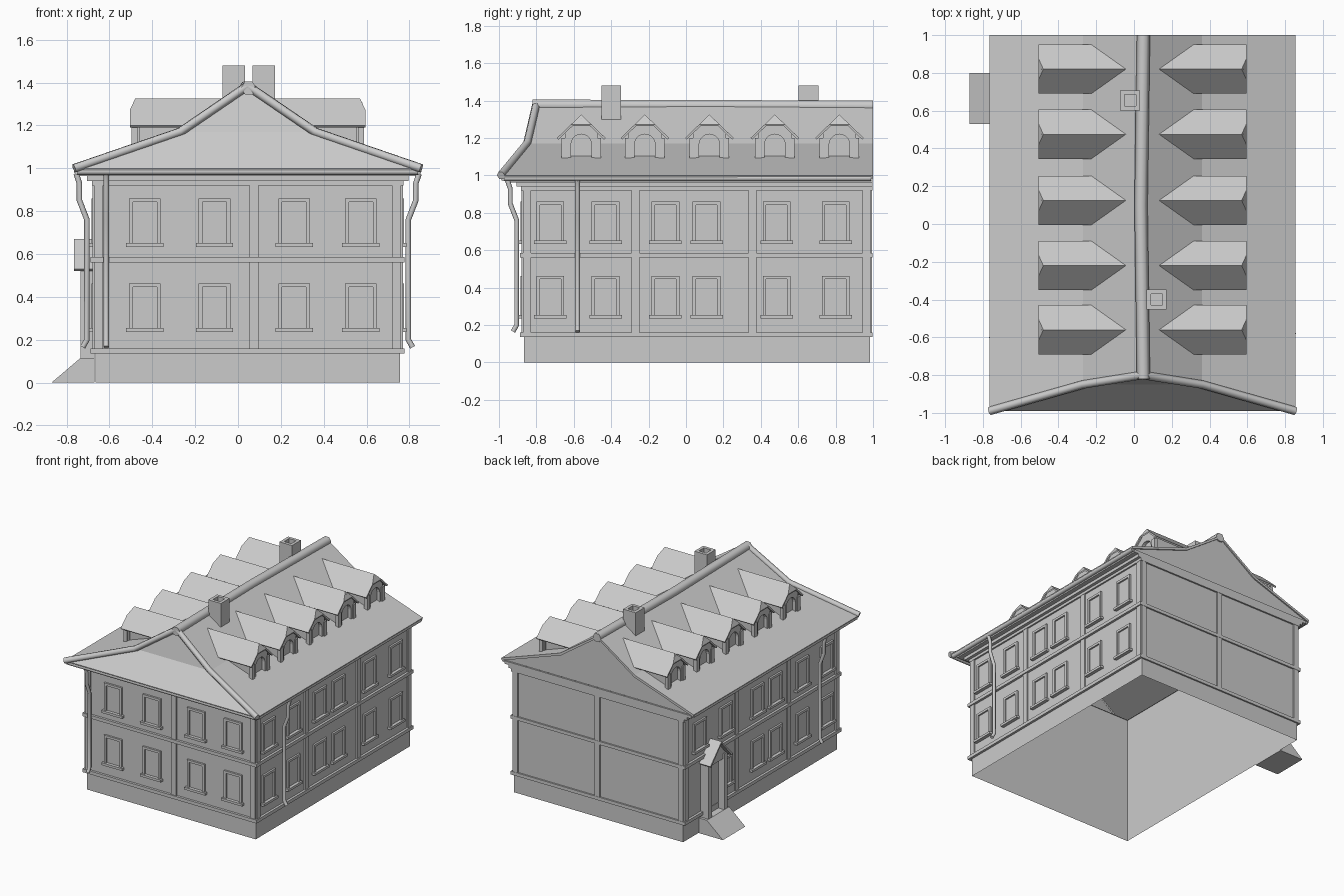
import bpy, bmesh, math
from mathutils import Vector

cube = bpy.data.objects.get("Cube")
if cube:
    bpy.data.objects.remove(cube, do_unlink=True)

# One plain colour for the whole building
grey = bpy.data.materials.new("plain_grey")
grey.use_nodes = True
grey.diffuse_color = (0.6, 0.6, 0.6, 1)
grey.node_tree.nodes["Principled BSDF"].inputs["Base Color"].default_value = (0.6, 0.6, 0.6, 1)

CX = 0.045                              # centre line of the building
X0, X1, Y0, Y1 = -0.67, 0.76, -0.87, 0.985   # outer wall planes


def add(name, me):
    ob = bpy.data.objects.new(name, me)
    bpy.context.collection.objects.link(ob)
    me.materials.clear()
    me.materials.append(grey)
    return ob


def mesh(name, verts, faces, thickness=0):
    bm = bmesh.new()
    vs = [bm.verts.new(v) for v in verts]
    for f in faces:
        bm.faces.new([vs[i] for i in f])
    bmesh.ops.recalc_face_normals(bm, faces=bm.faces)
    if thickness and sum(f.normal.z for f in bm.faces) < 0:
        bmesh.ops.reverse_faces(bm, faces=bm.faces)
    me = bpy.data.meshes.new(name)
    bm.to_mesh(me)
    bm.free()
    ob = add(name, me)
    if thickness:
        mod = ob.modifiers.new("thickness", 'SOLIDIFY')
        mod.thickness = thickness
        mod.offset = -1
    return ob


def prism(name, place, outline, d0, d1):
    """Extrude a (u, z) outline from depth d0 to d1 in a wall frame."""
    n = len(outline)
    verts = [place(u, z, d) for d in (d0, d1) for u, z in outline]
    faces = [range(n), range(n, 2 * n)]
    faces += [(i, (i + 1) % n, n + (i + 1) % n, n + i) for i in range(n)]
    return mesh(name, verts, faces)


def rect(u0, u1, z0, z1):
    return [(u0, z0), (u1, z0), (u1, z1), (u0, z1)]


def ring(name, d, z0, z1):
    """Hollow moulding around all four walls, kept shallow at the back."""
    def loop(k, z):
        b = min(k, 0.012)
        return [(X0 - k, Y0 - k, z), (X1 + k, Y0 - k, z), (X1 + k, Y1 + b, z), (X0 - k, Y1 + b, z)]
    verts = loop(0, z0) + loop(d, z0) + loop(d, z1) + loop(0, z1)
    faces = [(4 * r + i, 4 * r + (i + 1) % 4, 4 * r + 4 + (i + 1) % 4, 4 * r + 4 + i)
             for r in range(3) for i in range(4)]
    return mesh(name, verts, faces)


def tube(name, points, radius, sides=2):
    cu = bpy.data.curves.new(name, 'CURVE')
    cu.dimensions = '3D'
    cu.bevel_depth = radius
    cu.bevel_resolution = sides
    cu.use_fill_caps = True
    sp = cu.splines.new('POLY')
    sp.points.add(len(points) - 1)
    for p, co in zip(sp.points, points):
        p.co = (*co, 1)
    tmp = bpy.data.objects.new(name + "_path", cu)
    bpy.context.collection.objects.link(tmp)
    me = bpy.data.meshes.new_from_object(tmp.evaluated_get(bpy.context.evaluated_depsgraph_get()))
    bpy.data.objects.remove(tmp, do_unlink=True)
    for p in me.polygons:
        p.use_smooth = len(p.vertices) == 4
    return add(name, me)


# Wall frames: along the wall, up, outwards
WALLS = {
    "front": lambda u, z, d: (u, Y0 - d, z),
    "back": lambda u, z, d: (u, Y1 + d, z),
    "left": lambda u, z, d: (X1 + d, u, z),
    "right": lambda u, z, d: (X0 - d, u, z),
}

# Open shells of the plinth and walls
for name, inset, z0, z1 in (("plinth", 0.005, 0, 0.14), ("walls", 0, 0.14, 0.98)):
    corners = [(X0 + inset, Y0 + inset), (X1 - inset, Y0 + inset), (X1 - inset, Y1), (X0 + inset, Y1)]
    mesh(name, [(x, y, z) for z in (z0, z1) for x, y in corners],
         [(i, (i + 1) % 4, 4 + (i + 1) % 4, 4 + i) for i in range(4)])

# Horizontal mouldings and cornice
for name, d, z0, z1 in (("base_moulding", 0.018, 0.135, 0.16), ("floor_band", 0.018, 0.56, 0.585),
                        ("frieze", 0.012, 0.92, 0.945), ("cornice_lower", 0.035, 0.94, 0.965),
                        ("cornice_upper", 0.07, 0.963, 0.985)):
    ring(name, d, z0, z1)

# Pilasters at corners and between window bays
for wall, centres in (("front", (X0 + 0.02, 0.075, X1 - 0.02)), ("back", (X0 + 0.02, 0.05, X1 - 0.02)),
                      ("left", (Y0 + 0.02, -0.27, 0.355, Y1 - 0.02)),
                      ("right", (Y0 + 0.02, -0.27, 0.355, Y1 - 0.02))):
    for c in centres:
        prism(wall + "_pilaster", WALLS[wall], rect(c - 0.021, c + 0.021, 0.15, 0.94), 0, 0.01)


# Windows: surround, inner sash frame and sill
def window(wall, c, z):
    place = WALLS[wall]
    w, h, t = 0.074, 0.215, 0.018
    for u0, u1, z0, z1 in ((-w, t - w, z, z + h), (w - t, w, z, z + h), (t - w, w - t, z + h - t, z + h)):
        prism(wall + "_window_frame", place, rect(c + u0, c + u1, z0, z1), 0, 0.014)
    prism(wall + "_window_pane", place, rect(c - w + t, c + w - t, z, z + h - t), 0, 0.002)
    prism(wall + "_window_sill", place, rect(c - 0.087, c + 0.087, z - 0.012, z + 0.006), 0, 0.026)


SIDE = (-0.725, -0.43, -0.11, 0.11, 0.485, 0.8)
for wall, centres in (("front", (-0.435, -0.11, 0.262, 0.573)), ("left", SIDE), ("right", SIDE)):
    for c in centres:
        for z in (0.248, 0.645):
            if not (wall == "right" and c > 0.7 and z < 0.5):
                window(wall, c, z)

# Bell-cast roof with a steep front hip and a flush back gable
EAVE, KINK, TOP = (0.81, 1.0), (0.315, 1.17), (0, 1.385)
half = [EAVE, KINK, TOP]
section = [(CX - a, z) for a, z in half] + [(CX + a, z) for a, z in half[1::-1]]
front_y = (-0.99, -0.85, -0.8, -0.85, -0.99)
verts = [(x, y, z) for (x, z), y in zip(section, front_y)] + [(x, 1.0, z) for x, z in section]
mesh("main_roof", verts, [(i, i + 1, i + 6, i + 5) for i in range(4)] + [(0, 4, 3, 1), (1, 3, 2)], 0.018)
mesh("back_gable", [(x, Y1 + 0.005, z - 0.012) for x, z in section], [range(5)])
tube("ridge_cap", [(CX + 0.005, -0.82, 1.375), (CX - 0.008, 0.1, 1.372), (CX + 0.005, 1.0, 1.37)], 0.035, 1)
for s in (-1, 1):
    tube("hip_cap", [(CX + s * a, y, z) for (a, z), y in zip(half, front_y)], 0.022, 1)
    tube("side_gutter", [(CX + s * 0.795, -0.97, 0.985), (CX + s * 0.795, 0.99, 0.985)], 0.016)
tube("front_gutter", [(CX - 0.795, -0.975, 0.985), (CX + 0.795, -0.975, 0.985)], 0.016)


# Dormers with clipped gables and arched openings
def dormer(s, cy):
    def p(x, y, z):
        return (CX + s * x, cy + y, z)

    def face(u, z, d):
        return p(d, u, z)

    def side(u, z, d):
        return p(u, d, z)
    v = [p(0.08, 0, 1.325), p(0.525, 0, 1.325)]
    for k in (-1, 1):
        v += [p(0.27, k * 0.13, 1.2), p(0.55, k * 0.13, 1.2), p(0.55, k * 0.055, 1.272)]
    mesh("dormer_roof", v, [(0, 2, 3, 4, 1), (1, 7, 6, 5, 0), (1, 4, 7)], 0.012)
    arch = [(0.055 * math.cos(a), 1.165 + 0.055 * math.sin(a))
            for a in (math.pi * i / 10 for i in range(11))]
    outline = [(-0.088, 1.09), (-0.088, 1.225), (0, 1.308), (0.088, 1.225), (0.088, 1.09), (0.055, 1.09)]
    prism("dormer_front", face, outline + arch + [(-0.055, 1.09)], 0.505, 0.535)
    prism("dormer_body", side, [(0.51, 1.1), (0.51, 1.23), (0.23, 1.23), (0.315, 1.165)], -0.078, 0.078)
    for k in (-1, 1):
        prism("dormer_jamb", face, rect(k * 0.072, k * 0.105, 1.09, 1.2), 0.515, 0.542)


for cy in (-0.56, -0.22, 0.125, 0.475, 0.82):
    for s in (-1, 1):
        dormer(s, cy)

# Hollow chimneys
for cx, cy in ((-0.02, 0.655), (0.12, -0.4)):
    v = []
    for r, z in ((0.053, 1.3), (0.053, 1.48), (0.03, 1.48), (0.03, 1.4)):
        v += [(cx + a * r, cy + b * r, z) for a, b in ((-1, -1), (1, -1), (1, 1), (-1, 1))]
    mesh("chimney", v, [(4 * r + i, 4 * r + (i + 1) % 4, 4 * r + 4 + (i + 1) % 4, 4 * r + 4 + i)
                        for r in range(3) for i in range(4)] + [(12, 13, 14, 15)])

# Drainpipes: height and distance from the wall
PIPE = ((0.975, 0.085), (0.93, 0.07), (0.85, 0.07), (0.76, 0.035), (0.2, 0.035), (0.165, 0.055))
for wall, u in (("front", -0.615), ("left", -0.58), ("right", -0.6)):
    tube(wall + "_drainpipe", [WALLS[wall](u, z, d) for z, d in PIPE], 0.013)

# Side entrance porch with gabled hood and ramp
PY = 0.665
door = WALLS["right"]
for k in (-1, 1):
    prism("porch_jamb", door, rect(PY + k * 0.075, PY + k * 0.115, 0, 0.54), 0, 0.065)
prism("porch_lintel", door, [(PY - 0.115, 0.5), (PY + 0.115, 0.5), (PY + 0.115, 0.54),
                             (PY, 0.645), (PY - 0.115, 0.54)], 0, 0.055)
prism("entrance_door", door, rect(PY - 0.075, PY + 0.075, 0.11, 0.5), 0, 0.015)
mesh("porch_roof", [door(PY + k * 0.135, z, d) for k, z in ((-1, 0.53), (0, 0.67), (1, 0.53))
                    for d in (0, 0.095)], [(0, 1, 3, 2), (2, 3, 5, 4)], 0.015)
prism("entrance_ramp", lambda u, z, d: (u, d, z),
      [(-0.87, 0), (X0, 0), (X0, 0.115), (-0.735, 0.115)], PY - 0.135, PY + 0.135)
